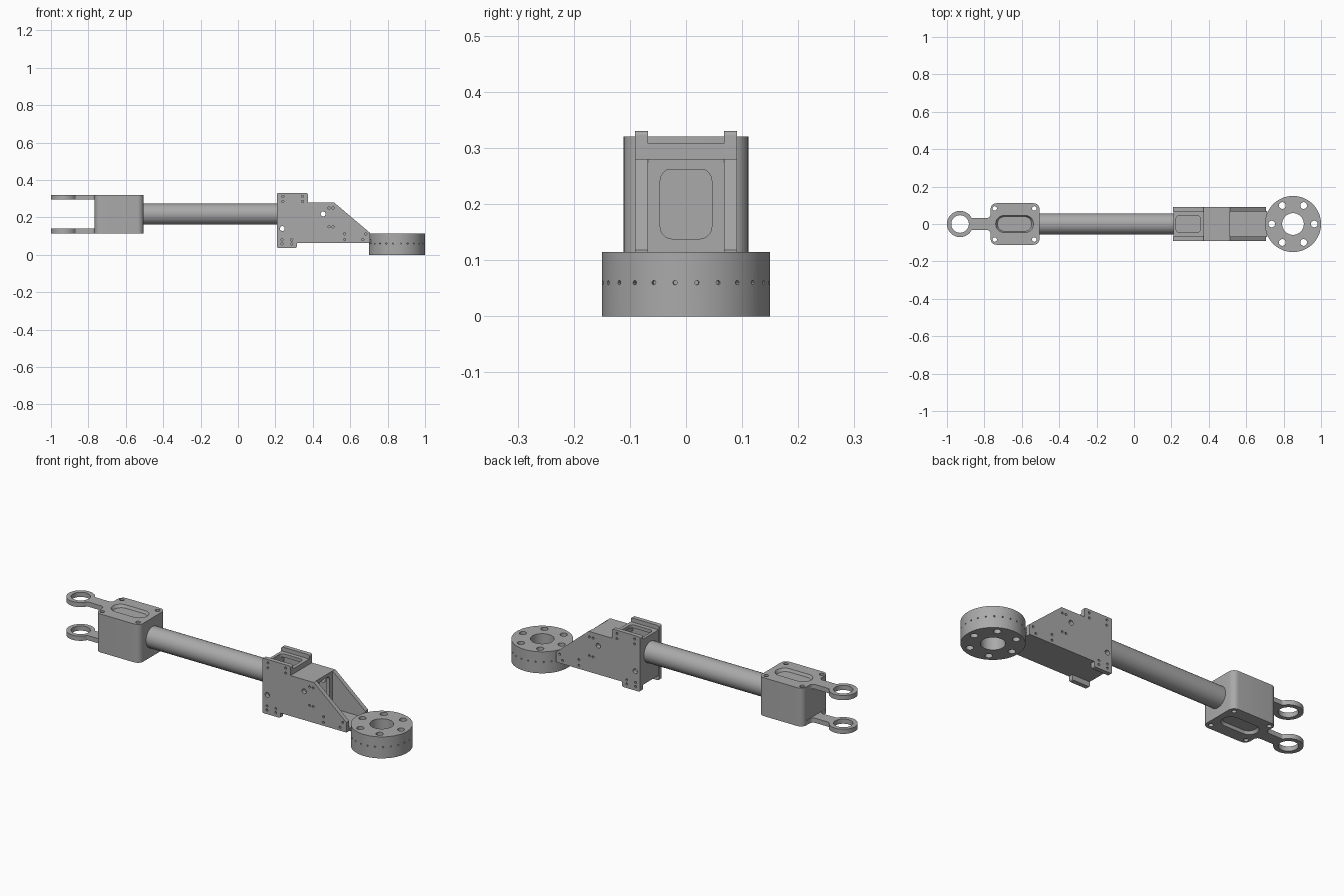
import bpy, bmesh
from math import sin, cos, pi, radians
from mathutils import Vector, Matrix

if "Cube" in bpy.data.objects:
    bpy.data.objects.remove(bpy.data.objects["Cube"], do_unlink=True)

grey = bpy.data.materials.new("machined grey")
grey.use_nodes = True
grey.diffuse_color = (0.4, 0.4, 0.4, 1)
grey.node_tree.nodes["Principled BSDF"].inputs["Base Color"].default_value = grey.diffuse_color


def rounded(corners, steps=8):
    """Outline from (x, y, radius) corners, each rounded by an arc."""
    out = []
    for i, (x, y, r) in enumerate(corners):
        p = Vector((x, y))
        if not r:
            out.append(p)
            continue
        a = (Vector(corners[i - 1][:2]) - p).normalized()
        b = (Vector(corners[(i + 1) % len(corners)][:2]) - p).normalized()
        half = a.angle(b) / 2
        centre = p + (a + b).normalized() * (r / sin(half))
        start = p + a * (r * cos(half) / sin(half)) - centre
        end = p + b * (r * cos(half) / sin(half)) - centre
        turn = start.angle_signed(end)
        for k in range(steps + 1):
            out.append(centre + Matrix.Rotation(-turn * k / steps, 2) @ start)
    return out


def rect(x0, x1, y0, y1, r=0):
    return rounded([(x0, y0, r), (x1, y0, r), (x1, y1, r), (x0, y1, r)])


def prism(bm, outline, lo, hi, axis="z", shrink=0):
    """Extrude an outline along an axis; shrink narrows the hi end."""
    place = {"z": lambda p, h: (p.x, p.y, h),
             "y": lambda p, h: (p.x, h, p.y),
             "x": lambda p, h: (h, p.x, p.y)}[axis]
    mid = sum(outline, Vector((0, 0))) / len(outline)
    far = [p - (p - mid).normalized() * shrink for p in outline]
    a = [bm.verts.new(place(p, lo)) for p in outline]
    b = [bm.verts.new(place(p, hi)) for p in far]
    faces = [bm.faces.new(a), bm.faces.new(b)]
    for i in range(len(a)):
        faces.append(bm.faces.new((a[i - 1], a[i], b[i], b[i - 1])))
    bmesh.ops.recalc_face_normals(bm, faces=faces)


def rod(bm, centre, r, length, direction=(0, 0, 1), sides=24):
    turn = Vector(direction).to_track_quat("Z", "Y").to_matrix().to_4x4()
    bmesh.ops.create_cone(bm, cap_ends=True, segments=sides, radius1=r, radius2=r,
                          depth=length, matrix=Matrix.Translation(centre) @ turn)


def finish(name, bm, cut=None):
    """Make the part, carve the cutters out of it and shade it."""
    mesh = bpy.data.meshes.new(name)
    bm.to_mesh(mesh)
    bm.free()
    mesh.materials.append(grey)
    ob = bpy.data.objects.new(name, mesh)
    bpy.context.collection.objects.link(ob)
    bpy.ops.object.select_all(action="DESELECT")
    ob.select_set(True)
    bpy.context.view_layer.objects.active = ob
    if cut:
        tool_mesh = bpy.data.meshes.new("cutter")
        cut.to_mesh(tool_mesh)
        cut.free()
        tool_mesh.materials.append(grey)
        tool = bpy.data.objects.new("cutter", tool_mesh)
        tool.hide_render = True
        bpy.context.collection.objects.link(tool)
        mod = ob.modifiers.new("carve", "BOOLEAN")
        mod.operation, mod.solver, mod.object = "DIFFERENCE", "EXACT", tool
        bpy.ops.object.modifier_apply(modifier=mod.name)
        bpy.data.objects.remove(tool, do_unlink=True)
    bpy.ops.object.shade_smooth_by_angle(angle=radians(30))
    return ob


def plate(name, outline, lo, hi, axis="z", window=None):
    bm, cut = bmesh.new(), None
    prism(bm, outline, lo, hi, axis)
    if window:
        cut = bmesh.new()
        prism(cut, window, lo - 0.01, hi + 0.01, axis)
    return finish(name, bm, cut)


# Fork: block and two eyelet lugs share one outline
half = [(-0.93 + 0.07 * cos(a), 0.07 * sin(a), 0)
        for a in (pi - (pi - 0.7) * k / 16 for k in range(17))]
half += [(-0.868, 0.032, 0.008), (-0.767, 0.032, 0.02), (-0.767, 0.111, 0.032), (-0.505, 0.111, 0.032)]
outline = half + [(x, -y, r) for x, y, r in reversed(half[1:])]
bm, cut = bmesh.new(), bmesh.new()
prism(bm, rounded(outline), 0.115, 0.32)
prism(cut, rect(-1.1, -0.766, -0.2, 0.2), 0.14, 0.295)
fork = finish("fork", bm, cut)

# Eyelets, bolt holes and tapered slots in the fork
cut = bmesh.new()
rod(cut, (-0.93, 0, 0.22), 0.047, 0.4, sides=40)
for x in (-0.745, -0.533):
    for y in (-0.083, 0.083):
        rod(cut, (x, y, 0.22), 0.012, 0.4)
slot = rect(-0.74, -0.537, -0.046, 0.046, 0.045)
prism(cut, slot, 0.3205, 0.305, shrink=0.01)
prism(cut, slot, 0.1145, 0.13, shrink=0.01)
bm = bmesh.new()
bm.from_mesh(fork.data)
bpy.data.objects.remove(fork, do_unlink=True)
finish("fork", bm, cut)

# Tube
bm = bmesh.new()
rod(bm, (-0.145, 0, 0.217), 0.056, 0.74, (1, 0, 0), 48)
finish("tube", bm)

# Bracket side plates
side = rounded([(0.208, 0.037, 0.008), (0.315, 0.037, 0.008), (0.315, 0.064, 0), (0.705, 0.064, 0),
                (0.705, 0.118, 0), (0.513, 0.28, 0), (0.374, 0.28, 0),
                (0.374, 0.33, 0.008), (0.208, 0.33, 0.008)])
pins = [(x, z) for x in (0.24, 0.345) for z in (0.285, 0.312)]
pins += [(x, z) for x in (0.235, 0.287) for z in (0.058, 0.08)]
pins += [(x, z) for x in (0.486, 0.508) for z in (0.15, 0.25)]
pins += [(0.57, 0.082), (0.57, 0.112), (0.667, 0.082), (0.683, 0.112)]
for name, s in (("left_side_plate", 1), ("right_side_plate", -1)):
    bm, cut = bmesh.new(), bmesh.new()
    prism(bm, side, s * 0.068, s * 0.091, "y")
    for x, z in ((0.455, 0.218), (0.237, 0.14)):
        rod(cut, (x, s * 0.08, z), 0.013, 0.1, (0, 1, 0))
    for x, z in pins:
        rod(cut, (x, s * 0.091, z), 0.006, 0.02, (0, 1, 0), 12)
    finish(name, bm, cut)

# Bracket cross plates
W = 0.069
plate("bracket_top", rect(0.21, 0.374, -W, W), 0.29, 0.308, window=rect(0.225, 0.356, -0.046, 0.046, 0.02))
plate("bracket_riser", rect(-W, W, 0.265, 0.3), 0.36, 0.374, "x")
plate("bracket_step", rect(0.365, 0.51, -W, W), 0.262, 0.28)
plate("bracket_floor", rect(0.21, 0.712, -W, W), 0.064, 0.082)
plate("bracket_back_wall", rect(-W, W, 0.07, 0.3), 0.21, 0.225, "x")
plate("bracket_front_wall", rect(-W, W, 0.07, 0.27), 0.492, 0.51, "x",
      window=rect(-0.046, 0.046, 0.138, 0.263, 0.022))

# End disc with bore, bolt circle and small rim holes
bm, cut = bmesh.new(), bmesh.new()
rod(bm, (0.85, 0, 0.0575), 0.15, 0.115, sides=96)
rod(cut, (0.85, 0, 0.06), 0.058, 0.2, sides=48)
for k in range(6):
    a = k * pi / 3
    rod(cut, (0.85 + 0.114 * cos(a), 0.114 * sin(a), 0.06), 0.018, 0.2)
for k in range(24):
    d = Vector((cos((k + 0.5) * pi / 12), sin((k + 0.5) * pi / 12), 0))
    rod(cut, Vector((0.85, 0, 0.06)) + d * 0.15, 0.004, 0.016, d, 8)
finish("end_disc", bm, cut)
